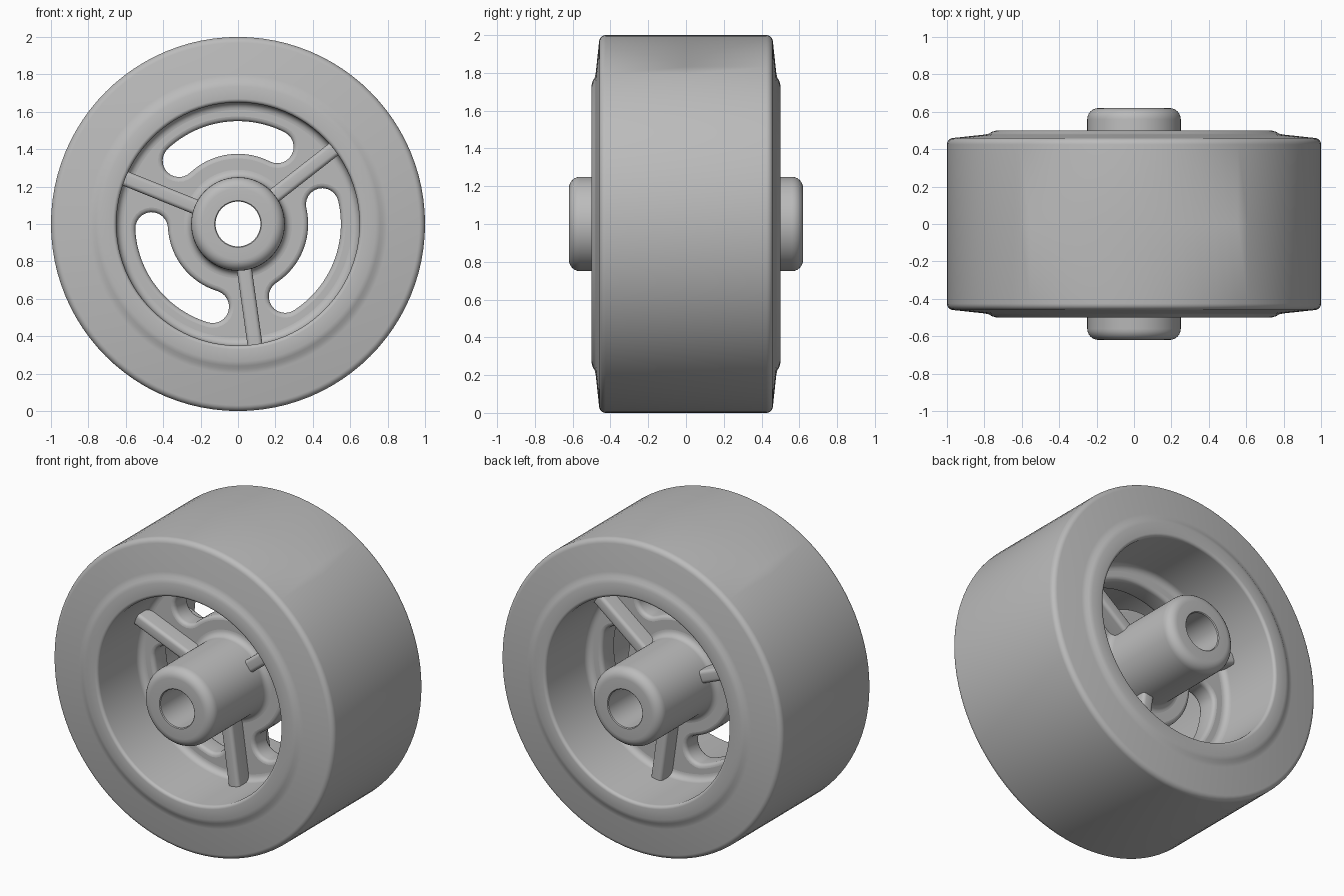
import bpy, bmesh
from math import sin, cos, pi, radians
from mathutils import Matrix, Vector

if "Cube" in bpy.data.objects:
    bpy.data.objects.remove(bpy.data.objects["Cube"])

AXLE = Vector((0, 0, 1))
RIB_ANGLES = [38, 158, 278]
WEB = 0.07          # half thickness of the web
BORE = 0.65         # inner radius of the rim

grey = bpy.data.materials.new("plain grey")
grey.use_nodes = True
grey.diffuse_color = (0.5, 0.5, 0.5, 1)
grey.node_tree.nodes["Principled BSDF"].inputs["Base Color"].default_value = (0.5, 0.5, 0.5, 1)


def finish(obj, angle=35):
    obj.data.materials.clear()
    obj.data.materials.append(grey)
    bpy.ops.object.select_all(action="DESELECT")
    obj.select_set(True)
    bpy.context.view_layer.objects.active = obj
    bpy.ops.object.shade_smooth_by_angle(angle=radians(angle))


def link(name, data):
    obj = bpy.data.objects.new(name, data)
    bpy.context.collection.objects.link(obj)
    return obj


def arc(r, y, radius, start, end, steps=6):
    """Rounded corner of a profile, as (radius, depth) points."""
    angles = [radians(start + (end - start) * i / steps) for i in range(steps + 1)]
    return [(r + radius * cos(a), y + radius * sin(a)) for a in angles]


def lathe(name, half, segments=96):
    """Spin a half profile, mirrored in depth, around the axle."""
    profile = half + [(r, -y) for r, y in reversed(half)]
    bm = bmesh.new()
    rings = []
    for i in range(segments):
        a = 2 * pi * i / segments
        rings.append([bm.verts.new((r * cos(a), y, 1 + r * sin(a))) for r, y in profile])
    n = len(profile)
    for i in range(segments):
        a, b = rings[i], rings[(i + 1) % segments]
        for j in range(n):
            k = (j + 1) % n
            bm.faces.new((a[j], a[k], b[k], b[j]))
    bmesh.ops.recalc_face_normals(bm, faces=bm.faces)
    mesh = bpy.data.meshes.new(name)
    bm.to_mesh(mesh)
    bm.free()
    finish(link(name, mesh))


# Rim: tread, sloping side wall, raised inner lip, bore filleted into the web
rim = [(1.0, 0)]
rim += arc(0.965, 0.425, 0.035, 0, 83)
rim += [(0.80, 0.478), (0.775, 0.483), (0.76, 0.493), (0.735, 0.50)]
rim += arc(BORE + 0.02, 0.48, 0.02, 90, 180)
rim += arc(BORE - 0.04, WEB + 0.04, 0.04, 0, -90)
rim += [(BORE - 0.04, WEB - 0.01), (BORE + 0.05, WEB - 0.01)]
lathe("rim", rim)

# Hub: axle tube with rounded ends and a fillet onto the web
hub = [(0.24, WEB - 0.01), (0.29, WEB - 0.01)]
hub += arc(0.29, WEB + 0.04, 0.04, 270, 180)
hub += arc(0.19, 0.56, 0.06, 0, 90)
hub += [(0.125, 0.62), (0.12, 0.615)]
lathe("hub", hub)


# Web: disc with three curved slots and softened slot edges
def ring_points(radius, count=96):
    return [(radius * cos(2 * pi * i / count), radius * sin(2 * pi * i / count)) for i in range(count)]


def slot_points(middle, half_span=35, centre=0.4625, width=0.0875, steps=24, cap=12):
    a0, a1 = radians(middle - half_span), radians(middle + half_span)
    pts = []
    for i in range(steps):
        a = a0 + (a1 - a0) * i / steps
        pts.append(((centre + width) * cos(a), (centre + width) * sin(a)))
    for i in range(cap):
        a = a1 + pi * i / cap
        pts.append((centre * cos(a1) + width * cos(a), centre * sin(a1) + width * sin(a)))
    for i in range(steps):
        a = a1 + (a0 - a1) * i / steps
        pts.append(((centre - width) * cos(a), (centre - width) * sin(a)))
    for i in range(cap):
        a = a0 + pi + pi * i / cap
        pts.append((centre * cos(a0) + width * cos(a), centre * sin(a0) + width * sin(a)))
    return pts


curve = bpy.data.curves.new("web", "CURVE")
curve.dimensions = "2D"
curve.fill_mode = "BOTH"
BEVEL = 0.025
curve.extrude = WEB - BEVEL
curve.bevel_depth = BEVEL
curve.bevel_resolution = 3
curve.offset = -BEVEL
outlines = [ring_points(BORE + 0.04), ring_points(0.2)]
outlines += [slot_points(a + 60) for a in RIB_ANGLES]
for points in outlines:
    spline = curve.splines.new("POLY")
    spline.points.add(len(points) - 1)
    for p, (x, y) in zip(spline.points, points):
        p.co = (x, y, 0, 1)
    spline.use_cyclic_u = True
web_curve = link("web_outline", curve)
bpy.context.view_layer.update()
depsgraph = bpy.context.evaluated_depsgraph_get()
web_mesh = bpy.data.meshes.new_from_object(web_curve.evaluated_get(depsgraph))
bpy.data.objects.remove(web_curve)
web_mesh.transform(Matrix.Translation(AXLE) @ Matrix.Rotation(pi / 2, 4, "X"))
web_mesh.name = "web"
finish(link("web", web_mesh))

# Ribs: three radial bars on both sides of the web, with rounded edges
for number, angle in enumerate(RIB_ANGLES, 1):
    bm = bmesh.new()
    bmesh.ops.create_cube(bm, size=1)
    bmesh.ops.scale(bm, vec=(0.46, 0.36, 0.08), verts=bm.verts)
    bmesh.ops.translate(bm, vec=(0.44, 0, 0), verts=bm.verts)
    long_edges = [e for e in bm.edges if abs(e.verts[0].co.x - e.verts[1].co.x) > 0.1]
    bmesh.ops.bevel(bm, geom=long_edges, offset=0.022, segments=4, profile=0.5, affect="EDGES")
    bm.transform(Matrix.Translation(AXLE) @ Matrix.Rotation(-radians(angle), 4, "Y"))
    mesh = bpy.data.meshes.new(f"rib_{number}")
    bm.to_mesh(mesh)
    bm.free()
    finish(link(f"rib_{number}", mesh))
